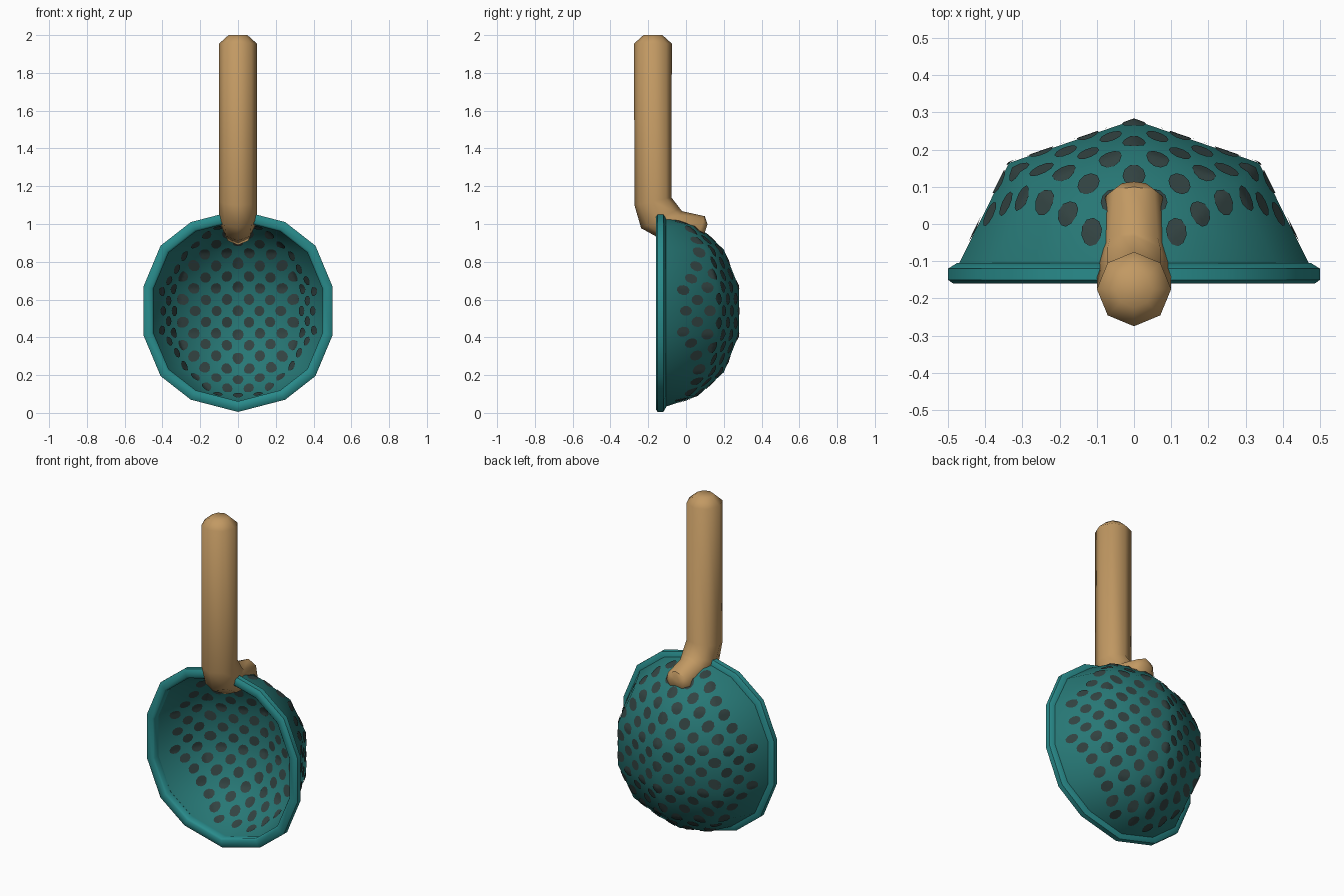
import bpy, bmesh, math
from mathutils import Vector
from mathutils.bvhtree import BVHTree

if "Cube" in bpy.data.objects:
    bpy.data.objects.remove(bpy.data.objects["Cube"])


def material(name, rgb):
    m = bpy.data.materials.new(name)
    m.diffuse_color = (*rgb, 1)
    m.use_nodes = True
    m.node_tree.nodes["Principled BSDF"].inputs["Base Color"].default_value = m.diffuse_color
    return m


TEAL = material("teal", (0.020, 0.185, 0.178))
RIM = material("bright_teal", (0.022, 0.26, 0.26))
DARK = material("dark_hole", (0.032, 0.055, 0.053))
WOOD = material("tan_wood", (0.54, 0.32, 0.125))


def finish(name, bm, mat, smooth=50, recalc=True):
    bmesh.ops.remove_doubles(bm, verts=bm.verts, dist=1e-5)
    if recalc:
        bmesh.ops.recalc_face_normals(bm, faces=bm.faces)
    me = bpy.data.meshes.new(name)
    bm.to_mesh(me)
    bm.free()
    me.materials.append(mat)
    ob = bpy.data.objects.new(name, me)
    bpy.context.collection.objects.link(ob)
    bpy.ops.object.select_all(action='DESELECT')
    ob.select_set(True)
    bpy.context.view_layer.objects.active = ob
    bpy.ops.object.shade_smooth_by_angle(angle=math.radians(smooth))
    return ob


def loft(rows, close_rows=False, caps=False):
    """Join closed loops of points with quads."""
    bm = bmesh.new()
    vs = [[bm.verts.new(p) for p in r] for r in rows]
    n = len(vs[0])
    for i in range(len(vs) if close_rows else len(vs) - 1):
        a, b = vs[i], vs[(i + 1) % len(vs)]
        for j in range(n):
            k = (j + 1) % n
            bm.faces.new((a[j], a[k], b[k], b[j]))
    if caps:
        bm.faces.new(vs[0])
        bm.faces.new(vs[-1])
    return bm


C = Vector((0, -0.115, 0.54))

# bowl: half of a low-poly ball, with a thin wall
half = [(0, 0, 0.51), (0.225, 0.178, 0.45), (0.385, 0.315, 0.325), (0.475, 0.395, 0.125)]
levels = [(x, y, -z) for x, y, z in half] + half[::-1]
LON = [math.radians(45 * i) for i in range(5)]
rows = []
for rx, ry, z in levels:
    outer = [Vector((rx * math.cos(a), ry * math.sin(a), z)) for a in LON]
    inner = [p * 0.955 for p in outer[::-1]]
    rows.append([C + p for p in outer + inner])
bm = loft(rows)
bmesh.ops.dissolve_degenerate(bm, dist=1e-5, edges=bm.edges)
bowl = finish("bowl", bm, TEAL)

# rim: chamfered section around the bowl opening
quarter = [(0, 0.535), (0.25, 0.47), (0.41, 0.345), (0.5, 0.13)]
right = [(x, -z) for x, z in quarter] + quarter[::-1]
outline = right + [(-x, z) for x, z in right[1:-1][::-1]]
section = [(0, -0.12), (0, -0.15), (0.014, -0.16), (0.045, -0.16),
           (0.055, -0.15), (0.052, -0.112), (0.025, -0.105)]
rows = [[(x * (1 - d / 0.52), y, C.z + z * (1 - d / 0.52)) for x, z in outline]
        for d, y in section]
finish("rim", loft(rows, close_rows=True), RIM)

# holes: dark dots laid on both sides of the bowl wall in a staggered pattern
me = bowl.data
tree = BVHTree.FromPolygons([v.co for v in me.vertices], [p.vertices for p in me.polygons])


def direction(u, v):
    r = math.hypot(u, v)
    t = r / 0.46
    s = math.sin(t) / r if r > 1e-6 else 0
    return Vector((u * s, math.cos(t), v * s))


def dot(bm, u, v, radius, inside):
    def place(a, r):
        d = direction(u + r * math.cos(a), v + r * math.sin(a))
        if inside:
            hit = tree.ray_cast(C + d * 0.02, d)[0]
            return bm.verts.new(hit - d * 0.004) if hit else None
        hit = tree.ray_cast(C + d * 2, -d)[0]
        return bm.verts.new(hit + d * 0.004) if hit else None
    N = 10
    rings = [[place(2 * math.pi * i / N, radius * f) for i in range(N)] for f in (0.5, 1)]
    mid = place(0, 0)
    if mid is None or None in rings[0] + rings[1]:
        return
    for i in range(N):
        j = (i + 1) % N
        for f in ((mid, rings[0][i], rings[0][j]),
                  (rings[0][i], rings[1][i], rings[1][j], rings[0][j])):
            bm.faces.new(f if inside else f[::-1])


for name, inside in (("outer_holes", False), ("inner_holes", True)):
    bm = bmesh.new()
    for j in range(-9, 10):
        for i in range(-9, 10):
            if (i + j) % 2:
                continue
            u, v = i * 0.075, j * 0.077
            if math.hypot(u, v) < 0.46 * math.radians(79):
                dot(bm, u, v, 0.037, inside)
    ob = finish(name, bm, DARK, recalc=False)
    # make the plates face away from the wall
    flip = sum((p.center - C).dot(p.normal) for p in ob.data.polygons)
    if (flip > 0) == inside:
        ob.data.flip_normals()

# handle: eight-sided bar bending over the rim onto the bowl back
# each ring is y, z, half width, half depth, tilt
stations = [(-0.175, 2.0, 0.05, 0.05, 0), (-0.175, 1.955, 0.1, 0.1, 0),
            (-0.175, 1.12, 0.1, 0.1, 12), (-0.135, 1.03, 0.1, 0.115, 27),
            (-0.07, 0.99, 0.09, 0.092, 58), (0.075, 0.965, 0.077, 0.08, 72),
            (0.1, 0.957, 0.045, 0.045, 72)]
rows = []
for y, z, w, d, tilt in stations:
    t = math.radians(tilt)
    ring = []
    for i in range(8):
        a = math.pi * i / 4
        q = d * math.sin(a)
        ring.append((w * math.cos(a), y + q * math.cos(t), z + q * math.sin(t)))
    rows.append(ring)
finish("handle", loft(rows, caps=True), WOOD)
